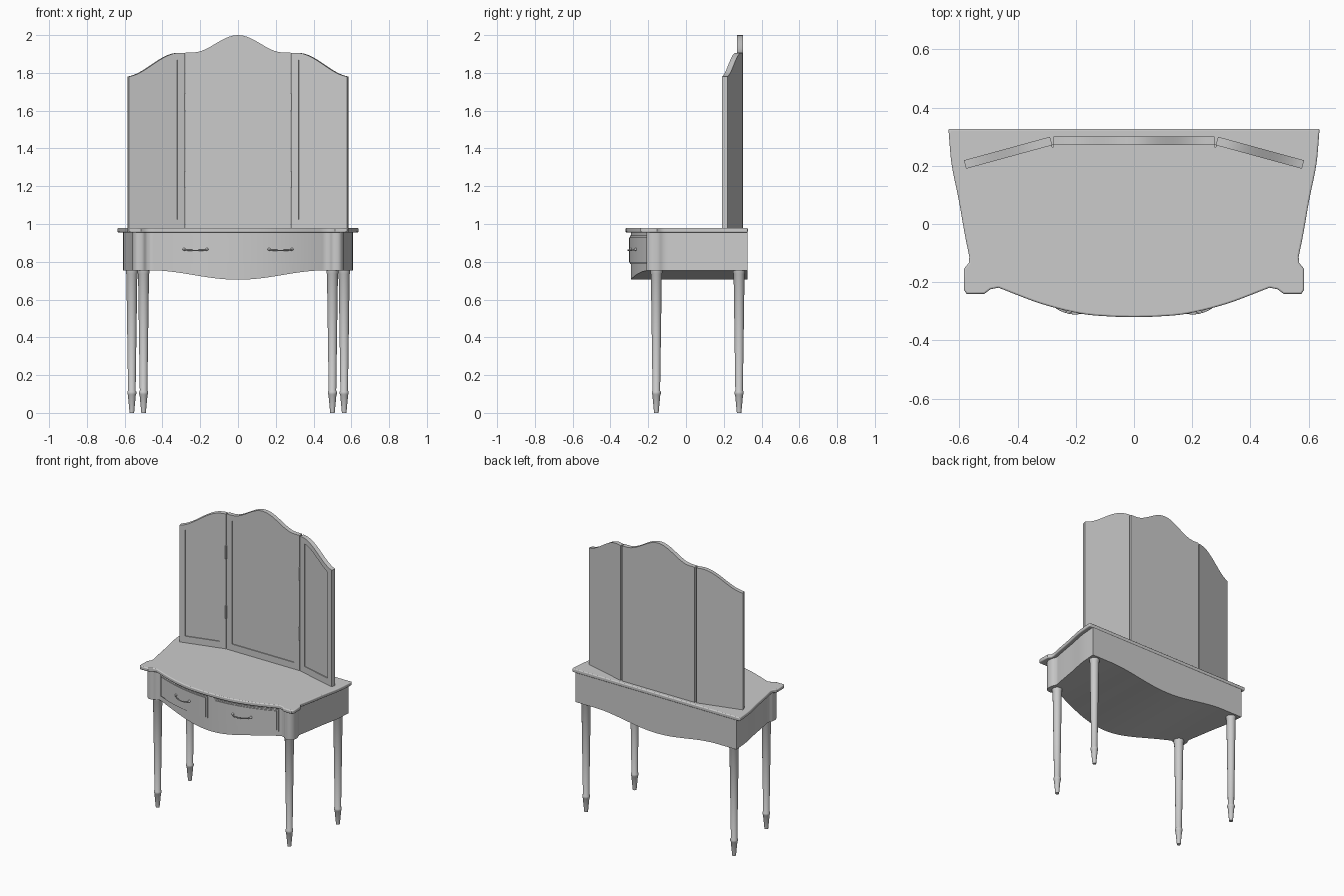
import bpy, bmesh, math
from mathutils import Matrix, Vector

cube = bpy.data.objects.get("Cube")
if cube:
    bpy.data.objects.remove(cube, do_unlink=True)

GREY = (0.6, 0.6, 0.6, 1)
paint = bpy.data.materials.new("plain_grey")
paint.use_nodes = True
paint.diffuse_color = GREY
paint.node_tree.nodes["Principled BSDF"].inputs["Base Color"].default_value = GREY


def finish(bm, name, smooth=True):
    bmesh.ops.recalc_face_normals(bm, faces=bm.faces)
    mesh = bpy.data.meshes.new(name)
    bm.to_mesh(mesh)
    bm.free()
    mesh.materials.append(paint)
    ob = bpy.data.objects.new(name, mesh)
    bpy.context.collection.objects.link(ob)
    if smooth:
        bpy.ops.object.select_all(action='DESELECT')
        ob.select_set(True)
        bpy.context.view_layer.objects.active = ob
        bpy.ops.object.shade_smooth_by_angle(angle=math.radians(35))
    return ob


def spline(pts, steps=5):
    """Smooth curve through the given points."""
    p = [Vector(q) for q in pts]
    p = [2 * p[0] - p[1]] + p + [2 * p[-1] - p[-2]]
    out = []
    for a, b, c, d in zip(p, p[1:], p[2:], p[3:]):
        for i in range(steps):
            t = i / steps
            out.append(0.5 * (2 * b + (c - a) * t + (2 * a - 5 * b + 4 * c - d) * t * t
                              + (3 * b - a - 3 * c + d) * t ** 3))
    return out + [p[-2]]


def front_y(x):
    """Bowed front of the apron."""
    return -0.292 + 0.1 * (x / 0.45) ** 2


def prism(half, z0, z1):
    """Mirrored half outline, pulled up into a solid slab."""
    loop = half + [Vector((-p.x, p.y)) for p in reversed(half) if p.x > 0.001]
    bm = bmesh.new()
    face = bm.faces.new([bm.verts.new((p.x, p.y, z0)) for p in loop])
    top = bmesh.ops.extrude_face_region(bm, geom=[face])["geom"]
    bmesh.ops.translate(bm, vec=(0, 0, z1 - z0),
                        verts=[v for v in top if isinstance(v, bmesh.types.BMVert)])
    return bm


def slice_x(bm, cuts):
    for x in cuts:
        bmesh.ops.bisect_plane(bm, geom=bm.verts[:] + bm.edges[:] + bm.faces[:],
                               plane_co=(x, 0, 0), plane_no=(1, 0, 0))


# Table top with shaped sides, square ears and a bowed front
side = spline([(0.638, 0.327), (0.627, 0.205), (0.603, 0.086), (0.582, -0.034), (0.566, -0.113)])
ear = [Vector(p) for p in [(0.568, -0.134), (0.584, -0.153), (0.585, -0.226), (0.576, -0.24),
                           (0.514, -0.24), (0.493, -0.224)]]
bow = spline([(0.466, -0.219), (0.32, -0.274), (0.185, -0.308), (0.08, -0.318), (0, -0.32)])
top = finish(prism(side + ear + bow, 0.955, 0.98), "table_top")
bevel = top.modifiers.new("rounded_edge", 'BEVEL')
bevel.width = 0.006
bevel.segments = 3
bevel.limit_method = 'ANGLE'
bevel.angle_limit = math.radians(60)

# Apron with rounded corner posts and a scalloped underside
flank = spline([(0.61, 0.325), (0.6, 0.205), (0.577, 0.086), (0.557, -0.034), (0.543, -0.11)])
post = spline([(0.549, -0.128), (0.557, -0.15), (0.555, -0.185), (0.536, -0.208),
               (0.505, -0.208), (0.485, -0.193), (0.465, -0.187)], 4)
bowed = [Vector((0.45 * (1 - i / 16), front_y(0.45 * (1 - i / 16)))) for i in range(17)]
bm = prism(flank + post + bowed, 0.755, 0.956)
slice_x(bm, [0.44 * i / 14 for i in range(-14, 15)])
for v in bm.verts:
    if v.co.z < 0.8 and abs(v.co.x) < 0.47:
        v.co.z -= 0.05 * (0.5 + 0.5 * math.cos(math.pi * v.co.x / 0.47))
finish(bm, "apron")


# Drawer fronts: curved plates, a border and a raised field
def curved_plate(name, sx, x0, x1, z0, z1, out):
    bm = bmesh.new()
    bmesh.ops.create_cube(bm, size=1)
    bmesh.ops.scale(bm, vec=(x1 - x0, 0.02 + out, z1 - z0), verts=bm.verts)
    bmesh.ops.translate(bm, vec=((x0 + x1) / 2, (0.02 - out) / 2, (z0 + z1) / 2), verts=bm.verts)
    slice_x(bm, [x0 + (x1 - x0) * i / 12 for i in range(1, 12)])
    for v in bm.verts:
        v.co.y += front_y(v.co.x)
        v.co.x *= sx
    finish(bm, name)


def handle(name, sx):
    mid, reach = 0.225, 0.06
    data = bpy.data.curves.new(name, 'CURVE')
    data.dimensions = '3D'
    data.bevel_depth = 0.0035
    data.bevel_resolution = 2
    data.use_fill_caps = True
    line = data.splines.new('POLY')
    line.points.add(12)
    for i, pt in enumerate(line.points):
        a = math.pi * i / 12
        x = mid - reach * math.cos(a)
        pt.co = (sx * x, front_y(x) - 0.01 - 0.028 * math.sin(a), 0.866 - 0.006 * math.sin(a), 1)
    data.materials.append(paint)
    ob = bpy.data.objects.new(name, data)
    bpy.context.collection.objects.link(ob)
    bm = bmesh.new()
    for x in (mid - reach, mid + reach):
        bmesh.ops.create_uvsphere(bm, u_segments=12, v_segments=8, radius=0.008,
                                  matrix=Matrix.Translation((sx * x, front_y(x) - 0.014, 0.866)))
    finish(bm, name + "_knobs")


# Turned legs
LEG = [(0, 0), (0.012, 0), (0.021, 0.095), (0.024, 0.1), (0.024, 0.112), (0.02, 0.118),
       (0.029, 0.735), (0.032, 0.742), (0.032, 0.765), (0, 0.765)]


def leg(name, x, y):
    bm = bmesh.new()
    verts = [bm.verts.new((r, 0, z)) for r, z in LEG]
    edges = [bm.edges.new(pair) for pair in zip(verts, verts[1:])]
    bmesh.ops.spin(bm, geom=verts + edges, cent=(0, 0, 0), axis=(0, 0, 1),
                   angle=math.tau, steps=24)
    bmesh.ops.remove_doubles(bm, verts=bm.verts, dist=0.0005)
    bmesh.ops.translate(bm, vec=(x, y, 0), verts=bm.verts)
    finish(bm, name)


# Mirror panels: arched board with a recessed glass
def mirror_panel(name, place, crest, outer, inner, steps=24):
    bm = bmesh.new()

    def ring(span, base, drop, depth):
        a, b = span
        xs = [b + (a - b) * i / steps for i in range(steps + 1)]
        flat = [(a, base), (b, base)] + [(x, crest(x) - drop) for x in xs]
        return [bm.verts.new(place(x, depth, z)) for x, z in flat]

    rings = [ring(outer, 0.979, 0, 0.03), ring(outer, 0.979, 0, 0),
             ring(inner, 1.025, 0.038, 0), ring(inner, 1.025, 0.038, 0.006)]
    for a, b in zip(rings, rings[1:]):
        for i in range(len(a)):
            j = (i + 1) % len(a)
            bm.faces.new((a[i], a[j], b[j], b[i]))
    bm.faces.new(rings[0])
    bm.faces.new(rings[-1])
    finish(bm, name)


def centre_crest(x):
    return 1.908 + 0.092 * (0.5 + 0.5 * math.cos(math.pi * min(abs(x) / 0.24, 1)))


COS, SIN = math.cos(math.radians(15.3)), math.sin(math.radians(15.3))


def wing_crest(u):
    t = min(max((u * COS - 0.027) / 0.29, 0), 1)
    return 1.906 - 0.127 * (0.5 - 0.5 * math.cos(math.pi * t))


mirror_panel("centre_mirror", lambda x, d, z: (x, 0.271 + d, z), centre_crest,
             (-0.277, 0.277), (-0.236, 0.236))

for label, sx in (("left", 1), ("right", -1)):
    curved_plate(label + "_drawer_border", sx, 0.025, 0.448, 0.788, 0.938, 0.006)
    curved_plate(label + "_drawer_field", sx, 0.034, 0.439, 0.797, 0.929, 0.011)
    handle(label + "_handle", sx)
    leg(label + "_front_leg", sx * 0.5, -0.157)
    leg(label + "_back_leg", sx * 0.562, 0.281)
    mirror_panel(label + "_wing_mirror",
                 lambda u, d, z: (sx * (0.281 + u * COS + d * SIN), 0.271 - u * SIN + d * COS, z),
                 wing_crest, (0, 0.307), (0.042, 0.27))
    # Hinge barrels in the panel joints
    bm = bmesh.new()
    for z in (1.235, 1.645):
        bmesh.ops.create_cone(bm, cap_ends=True, segments=12, radius1=0.005, radius2=0.005,
                              depth=0.09, matrix=Matrix.Translation((sx * 0.279, 0.268, z)))
    finish(bm, label + "_hinges")
